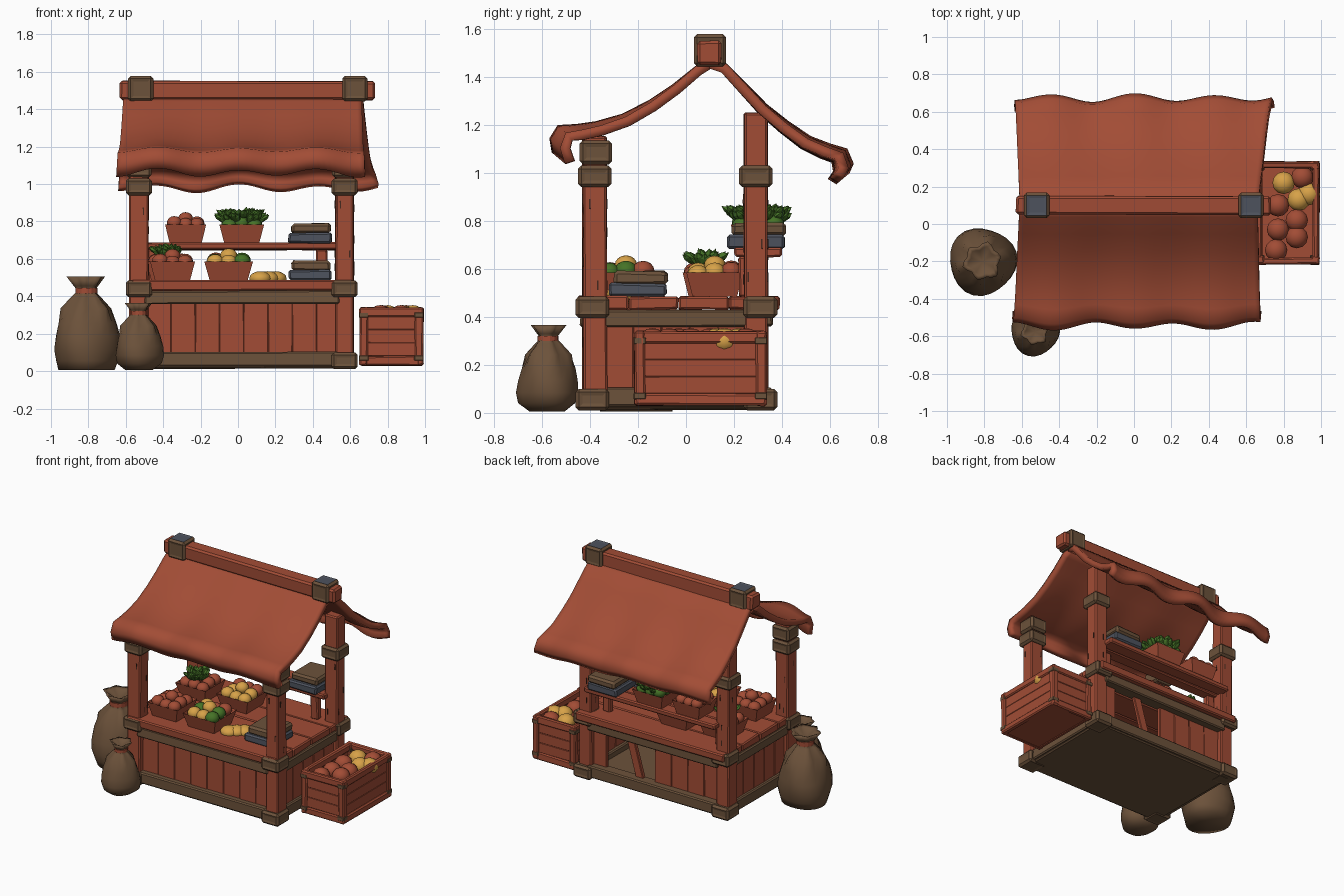
import bpy, bmesh, math, random
from mathutils import Matrix, Vector

random.seed(4)
cube = bpy.data.objects.get("Cube")
if cube:
    bpy.data.objects.remove(cube, do_unlink=True)


def material(name, colour):
    mat = bpy.data.materials.new(name)
    mat.use_nodes = True
    mat.diffuse_color = (*colour, 1)
    mat.node_tree.nodes["Principled BSDF"].inputs["Base Color"].default_value = (*colour, 1)
    return mat


RED = material("red wood", (0.36, 0.073, 0.036))
BROWN = material("brown wood", (0.15, 0.084, 0.043))
SLATE = material("slate blue", (0.075, 0.085, 0.11))
GREEN = material("leaf green", (0.06, 0.17, 0.02))
YELLOW = material("fruit yellow", (0.68, 0.36, 0.065))
DARK = material("dark crack", (0.06, 0.022, 0.013))


def make(name, bm, mats, smooth=False):
    bmesh.ops.recalc_face_normals(bm, faces=bm.faces)
    mesh = bpy.data.meshes.new(name)
    for face in bm.faces:
        face.smooth = smooth
    bm.to_mesh(mesh)
    bm.free()
    for mat in mats:
        mesh.materials.append(mat)
    obj = bpy.data.objects.new(name, mesh)
    bpy.context.collection.objects.link(obj)
    return obj


def box(name, x, y, z, mat, bevel=0.008, wobble=0.004, lean=0):
    """Rough-hewn box spanning the (low, high) pairs x, y and z; lean shifts its top in x."""
    bm = bmesh.new()
    bmesh.ops.create_cube(bm, size=1)
    for v in bm.verts:
        shift = lean if v.co.z > 0 else 0
        v.co = Vector(((s[0] + s[1]) / 2 + c * (s[1] - s[0]) for s, c in zip((x, y, z), v.co)))
        v.co += Vector(random.uniform(-wobble, wobble) for _ in range(3))
        v.co.x += shift
    if bevel:
        bmesh.ops.bevel(bm, geom=bm.edges[:], offset=bevel, segments=1, affect='EDGES')
    return make(name, bm, [mat])


def cap(name, x, y, z, size=0.14, height=0.09, top=BROWN):
    """Chunky joint block with a sunken panel on each side."""
    bm = bmesh.new()
    bmesh.ops.create_cube(bm, size=1)
    bmesh.ops.scale(bm, vec=(size, size, height), verts=bm.verts)
    bmesh.ops.bevel(bm, geom=bm.edges[:], offset=0.014, segments=1, affect='EDGES')
    big = [f for f in bm.faces if f.calc_area() > size * height / 3]
    bmesh.ops.inset_individual(bm, faces=big, thickness=0.02, depth=-0.004)
    bm.normal_update()
    for f in bm.faces:
        f.material_index = int(f.normal.z > 0.9)
    bmesh.ops.translate(bm, vec=(x, y, z), verts=bm.verts)
    return make(name, bm, [BROWN, top])


def ball(name, x, y, z, r, mat, squash=0.88):
    bm = bmesh.new()
    bmesh.ops.create_uvsphere(bm, u_segments=12, v_segments=8, radius=r)
    bmesh.ops.scale(bm, vec=(1, 1, squash), verts=bm.verts)
    bmesh.ops.translate(bm, vec=(x, y, z), verts=bm.verts)
    return make(name, bm, [mat], True)


def greens(name, x, y, z, r, count=45):
    """Bunch of pointed leaves fanning up and out."""
    bm = bmesh.new()
    for _ in range(count):
        a = random.uniform(0, math.tau)
        d = r * math.sqrt(random.random())
        place = Matrix.Translation((x + d * math.cos(a), y + d * math.sin(a), z + random.uniform(0, r / 4)))
        turn = Matrix.Rotation(a, 4, 'Z') @ Matrix.Rotation(d / r, 4, 'Y')
        bmesh.ops.create_icosphere(bm, subdivisions=1, radius=1,
                                   matrix=place @ turn @ Matrix.Diagonal((0.014, 0.024, 0.04, 1)))
    return make(name, bm, [GREEN])


def basket(name, x, y, z, fruit, w=0.12, h=0.1):
    """Tapered open box piled with fruit."""
    bm = bmesh.new()
    bmesh.ops.create_cube(bm, size=2)
    for v in bm.verts:
        k = w if v.co.z > 0 else w * 0.78
        v.co = Vector((x + v.co.x * k, y + v.co.y * k * 0.95, z + (h if v.co.z > 0 else 0)))
    bm.normal_update()
    top = [f for f in bm.faces if f.normal.z > 0.9]
    bmesh.ops.inset_region(bm, faces=top, thickness=0.015)
    bmesh.ops.translate(bm, vec=(0, 0, -0.03), verts=top[0].verts)
    make(name, bm, [RED])
    n = 0
    for i in (-1, 0, 1):
        for j in (-1, 0, 1):
            lift = 0.03 if i == j == 0 else random.uniform(-0.01, 0.01)
            ball(name + "_fruit", x + i * w * 0.55, y + j * w * 0.55, z + h + lift, w * 0.36, fruit[n % len(fruit)])
            n += 1


def sack(name, x, y, k, base):
    """Lumpy lathed sack with a gathered neck."""
    profile = [(0, 0), (base, 0), (.165, .05), (.18, .11), (.172, .18), (.155, .25), (.125, .33), (.07, .395),
               (.042, .425), (.06, .45), (.095, .5), (.07, .49), (0, .44)]
    n = 24
    bm = bmesh.new()
    rings = []
    for r, z in profile:
        ring = []
        for i in range(n):
            a = math.tau * i / n
            pleat = 0.12 * math.sin(6 * a) if z > 0.3 else 0
            rr = r * k * (1 + 0.05 * math.sin(3 * a + 9 * z) + pleat)
            ring.append(bm.verts.new((x + rr * math.cos(a), y + rr * math.sin(a), z * k + 0.005)))
        rings.append(ring)
    for a, b in zip(rings, rings[1:]):
        for i in range(n):
            bm.faces.new((a[i], a[(i + 1) % n], b[(i + 1) % n], b[i]))
    bmesh.ops.remove_doubles(bm, verts=bm.verts, dist=0.0001)
    make(name, bm, [BROWN], True)
    bm = bmesh.new()
    bmesh.ops.create_cone(bm, segments=14, radius1=0.06 * k, radius2=0.06 * k, depth=0.03 * k, cap_ends=True,
                          matrix=Matrix.Translation((x, y, 0.43 * k)))
    make(name + "_tie", bm, [RED])


def canopy(name, profile, left, right, out):
    """Draped cloth; the scallops grow toward the hem."""
    cols, bm, rows = 48, bmesh.new(), []
    for j, (y, z) in enumerate(profile):
        t = j / (len(profile) - 1)
        lo, hi = -0.61 + (left + 0.61) * t, 0.66 + (right - 0.66) * t
        row = []
        for i in range(cols + 1):
            x = lo + (hi - lo) * i / cols
            wave = (math.cos(math.tau * x / 0.43) + 0.3 * math.sin(9 * x + out)) * t ** 1.6
            row.append(bm.verts.new((x, y + out * 0.022 * wave, z + 0.018 * wave)))
        rows.append(row)
    for a, b in zip(rows, rows[1:]):
        for i in range(cols):
            bm.faces.new((a[i], a[i + 1], b[i + 1], b[i]))
    obj = make(name, bm, [RED], True)
    solid = obj.modifiers.new("thickness", 'SOLIDIFY')
    solid.thickness = 0.042
    solid.offset = 0


# Posts with their joint blocks
POSTS_X, FRONT, BACK = (-0.53, 0.57), -0.38, 0.29
for x in POSTS_X:
    for side, y, top, out in (("front", FRONT, 1.15, -.01), ("back", BACK, 1.25, .02)):
        box(side + "_post", (x - .05, x + .05), (y - .05, y + .05), (.02, top), RED)
        for z in (0.055, 0.44):
            cap(side + "_post_block", x, y + out, z)
        cap(side + "_post_upper_block", x, y, 0.985)
        for _ in range(4):
            cz, s = random.uniform(0.5, 0.88), random.choice((-1, 1))
            cx, cy = x + random.uniform(-.035, .035), y + random.uniform(-.035, .035)
            fy, fx = y + s * .05, x + s * .05
            box("post_crack", (cx - .003, cx + .003), (fy - .003, fy + .003), (cz, cz + .04), DARK, 0, .001)
            box("post_crack", (fx - .003, fx + .003), (cy - .003, cy + .003), (cz, cz + .04), DARK, 0, .001)
    cap("front_post_top_block", x, FRONT + .005, 1.085, 0.135, 0.1)
    cap("ridge_block", x + 0.01 if x < 0 else x + 0.055, 0.1, 1.51, 0.135, 0.135, SLATE)

# Floor, rails, counter and side boards
box("floor", (-.55, .6), (-.42, .34), (.015, .06), BROWN)
for z0, z1 in ((.025, .105), (.36, .43)):
    for y in (FRONT - .015, BACK + .025):
        box("long_rail", (-.5, .54), (y - .045, y + .045), (z0, z1), BROWN)
    for x in POSTS_X:
        box("short_rail", (x - .045, x + .045), (-.36, .27), (z0, z1), BROWN)
for i in range(4):
    y = -.45 + i * .21
    box("counter_board", (-.57, .61), (y, y + .208), (.43, .485), RED)
for i in range(8):
    x = -.49 + i * .13
    tuck = random.uniform(0, .012)
    box("front_board", (x, x + .132), (FRONT - .02 + tuck, FRONT + .01 + tuck), (.09, .37), RED, .004, .002)
    if i < 4 or i == 7:
        box("back_board", (x, x + .132), (BACK - .01, BACK + .02 - tuck), (.09, .37), RED, .004, .002)
box("broken_board", (.12, .18), (BACK - .01, BACK + .02), (.09, .37), RED, .004, .002, .08)
for x in POSTS_X:
    for i in range(5):
        y = -.34 + i * .118
        box("side_board", (x - .02, x + .02), (y, y + .12), (.09, .37), RED, .004, .002)

# Shelf
for y in (.2, .3):
    box("shelf_board", (-.5, .54), (y, y + .098), (.648, .688), RED)
for x in (-.45, .45):
    box("shelf_leg", (x - .03, x + .03), (.22, .27), (.48, .65), RED)

# Ridge beam and cloth roof
box("ridge_beam", (-.63, .735), (.05, .15), (1.45, 1.55), RED, .012)
canopy("front_canopy", [(.1, 1.455), (.05, 1.425), (-.04, 1.35), (-.14, 1.28), (-.25, 1.22), (-.36, 1.185),
                        (-.44, 1.17), (-.505, 1.165), (-.525, 1.12), (-.51, 1.065)], -.65, .68, -1)
canopy("back_canopy", [(.1, 1.455), (.16, 1.435), (.24, 1.35), (.32, 1.265), (.41, 1.19), (.5, 1.125),
                       (.58, 1.09), (.64, 1.07), (.655, 1.02), (.635, .985)], -.64, .75, 1)

# Produce on the counter and shelf
basket("apple_basket", -.35, -.25, .485, [RED])
basket("melon_basket", -.05, -.25, .485, [YELLOW, GREEN, YELLOW, YELLOW, YELLOW, RED, GREEN, GREEN, RED], .13)
basket("root_basket", -.37, .1, .485, [RED])
greens("root_greens", -.38, .08, .63, .07)
basket("lemon_basket", -.05, .12, .485, [YELLOW, YELLOW, RED], .125)
basket("shelf_apple_basket", -.28, .3, .685, [RED], .11)
basket("shelf_greens_basket", .02, .3, .685, [GREEN], .12)
greens("shelf_greens", .02, .3, .81, .12, 90)
for i in (-1, 0, 1):
    ball("bread_loaf", .16 + i * .04, -.24 + i * .03, .495, .06, YELLOW, .65)
for y, z in ((-.19, .485), (.3, .685)):
    box("folded_cloth_lower", (.27, .5), (y - .13, y + .11), (z, z + .055), SLATE, .01)
    box("folded_cloth_upper", (.285, .495), (y - .11, y + .115), (z + .05, z + .105), BROWN, .014)

# Crate with fruit
X0, X1, Y0, Y1, TOP = .65, .99, -.215, .335, .34
box("crate_bottom", (X0 + .02, X1 - .02), (Y0 + .02, Y1 - .02), (.035, .26), RED)
for z0 in (.03, TOP - .05):
    for x in (X0, X1 - .035):
        box("crate_side_rail", (x, x + .035), (Y0, Y1), (z0, z0 + .05), RED)
    for y in (Y0, Y1 - .035):
        box("crate_end_rail", (X0, X1), (y, y + .035), (z0, z0 + .05), RED)
for x in (X0, X1 - .045):
    for y in (Y0, Y1 - .045):
        box("crate_corner", (x, x + .045), (y, y + .045), (.03, TOP), RED)
        for z in (.07, TOP - .04):
            box("crate_corner_plate", (x - .003, x + .048), (y - .003, y + .048), (z - .014, z + .014), BROWN, .003, 0)
for i in range(3):
    z = .08 + i * .071
    for x in (X0 + .01, X1 - .025):
        box("crate_side_slat", (x, x + .015), (Y0 + .03, Y1 - .03), (z, z + .072), RED, .003, .001)
    for y in (Y0 + .01, Y1 - .025):
        box("crate_end_slat", (X0 + .03, X1 - .03), (y, y + .015), (z, z + .072), RED, .003, .001)
for x, y, mat in ((.8, .22, YELLOW), (.88, .13, YELLOW), (.77, .1, RED), (.77, -.03, RED), (.87, -.07, RED),
                  (.87, .02, RED), (.9, .25, RED), (.76, -.14, RED), (.935, .16, YELLOW)):
    ball("crate_fruit", x, y, .3, .06, mat)

# Sacks
sack("large_sack", -.81, -.2, 1, .15)
sack("small_sack", -.53, -.575, .72, .1)
